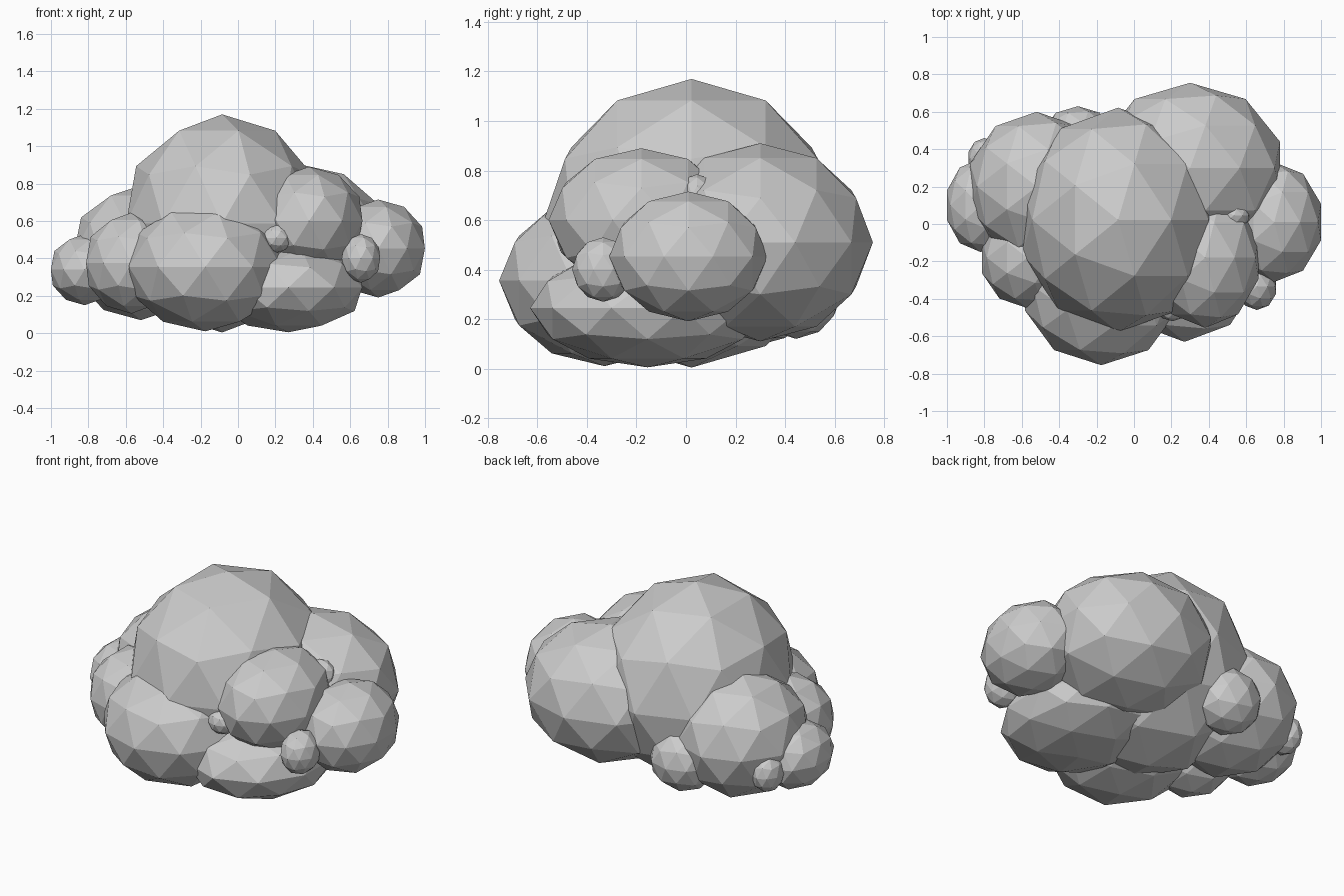
import bpy

# Low-poly cloud: overlapping stretched icospheres, each (name, centre, radii)
PUFFS = [
    ("main_puff",        (-0.085, 0.022, 0.587), (0.54, 0.60, 0.583)),
    ("front_puff",       (-0.175, -0.33, 0.355), (0.43, 0.425, 0.345)),
    ("low_right_puff",   (0.27, -0.155, 0.245), (0.415, 0.475, 0.24)),
    ("upper_right_puff", (0.38, -0.18, 0.60), (0.30, 0.375, 0.29)),
    ("back_right_puff",  (0.30, 0.30, 0.51), (0.505, 0.455, 0.40)),
    ("right_end_puff",   (0.75, 0.01, 0.453), (0.262, 0.32, 0.262)),
    ("back_left_puff",   (-0.52, 0.20, 0.43), (0.375, 0.40, 0.36)),
    ("front_left_puff",  (-0.57, -0.18, 0.375), (0.255, 0.27, 0.27)),
    ("left_end_puff",    (-0.82, 0.10, 0.34), (0.19, 0.25, 0.19)),
    ("back_puff",        (-0.30, 0.445, 0.31), (0.20, 0.185, 0.19)),
    ("small_right_puff", (0.657, -0.335, 0.40), (0.108, 0.125, 0.13)),
    ("small_left_puff",  (-0.80, 0.35, 0.32), (0.09, 0.11, 0.115)),
    ("small_front_puff", (0.205, -0.43, 0.51), (0.09, 0.09, 0.08)),
    ("small_top_puff",   (0.535, 0.045, 0.70), (0.085, 0.07, 0.085)),
]

for name, centre, radii in PUFFS:
    bpy.ops.mesh.primitive_ico_sphere_add(subdivisions=2, radius=1, location=centre)
    puff = bpy.context.object
    puff.name = name
    puff.scale = radii
    bpy.ops.object.transform_apply(location=False, rotation=False, scale=True)
